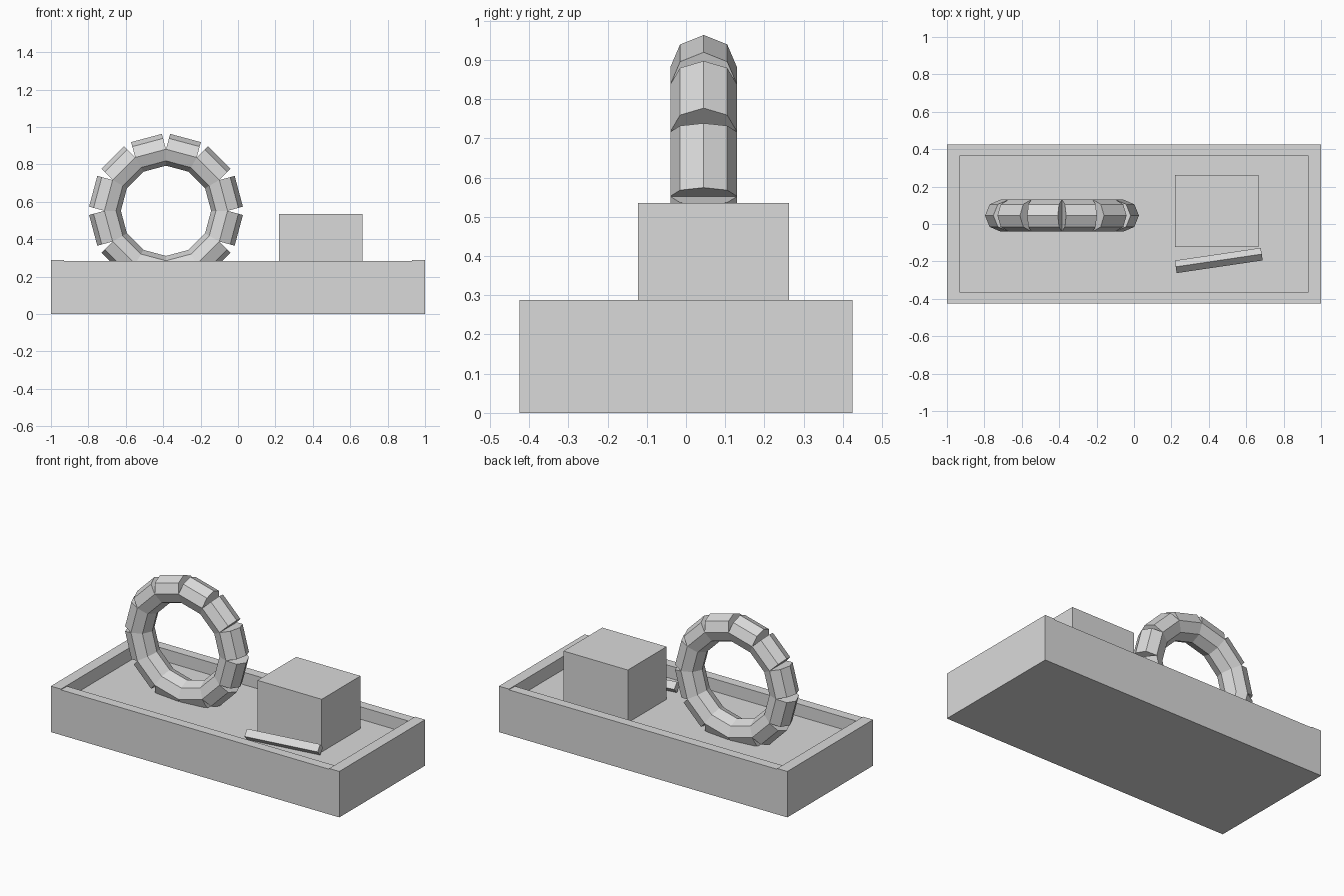
import bpy
from math import radians, sin, cos, pi

old = bpy.data.objects.get("Cube")
if old:
    bpy.data.objects.remove(old, do_unlink=True)

GREY = (0.7, 0.7, 0.7, 1)
grey = bpy.data.materials.new("plain_grey")
grey.use_nodes = True
grey.diffuse_color = GREY
grey.node_tree.nodes["Principled BSDF"].inputs["Base Color"].default_value = GREY


def finish(name):
    obj = bpy.context.object
    obj.name = name
    obj.data.materials.append(grey)
    return obj


def block(name, center, size, rotation=(0, 0, 0)):
    bpy.ops.mesh.primitive_cube_add(size=1, location=center, rotation=rotation)
    obj = finish(name)
    obj.scale = size


# Sandbox: walls around a raised bed of sand
LENGTH, DEPTH, END_WALL, SIDE_WALL = 2.0, 0.85, 0.07, 0.06
END_TOP, SIDE_TOP, SAND_TOP = 0.288, 0.283, 0.205
INNER = LENGTH - 2 * END_WALL
for side, x in (("left", 1), ("right", -1)):
    block(side + "_end_wall", (x * (LENGTH - END_WALL) / 2, 0, END_TOP / 2),
          (END_WALL, DEPTH, END_TOP))
for side, y in (("front", -1), ("back", 1)):
    block(side + "_wall", (0, y * (DEPTH - SIDE_WALL) / 2, SIDE_TOP / 2),
          (INNER, SIDE_WALL, SIDE_TOP))
block("sand_bed", (0, 0, SAND_TOP / 2), (INNER, DEPTH - 2 * SIDE_WALL, SAND_TOP))

# Half-buried tyre: a ring of straight eight-sided segments
SEGMENTS, RING, TUBE = 12, 0.318, 0.085
for i in range(SEGMENTS):
    angle = 2 * pi * (i + 0.5) / SEGMENTS
    bpy.ops.mesh.primitive_cylinder_add(
        vertices=8, radius=TUBE, depth=2 * TUBE,
        location=(-0.385 + RING * sin(angle), 0.045, 0.552 + RING * cos(angle)),
        rotation=(0, angle + pi / 2, 0))
    finish(f"tyre_segment_{i + 1}")

# Crate, and a square bar lying on its edge in front of it
block("crate", (0.443, 0.07, 0.365), (0.446, 0.384, 0.34))
block("square_bar", (0.453, -0.195, 0.239), (0.465, 0.048, 0.048), (radians(45), 0, radians(8.4)))
